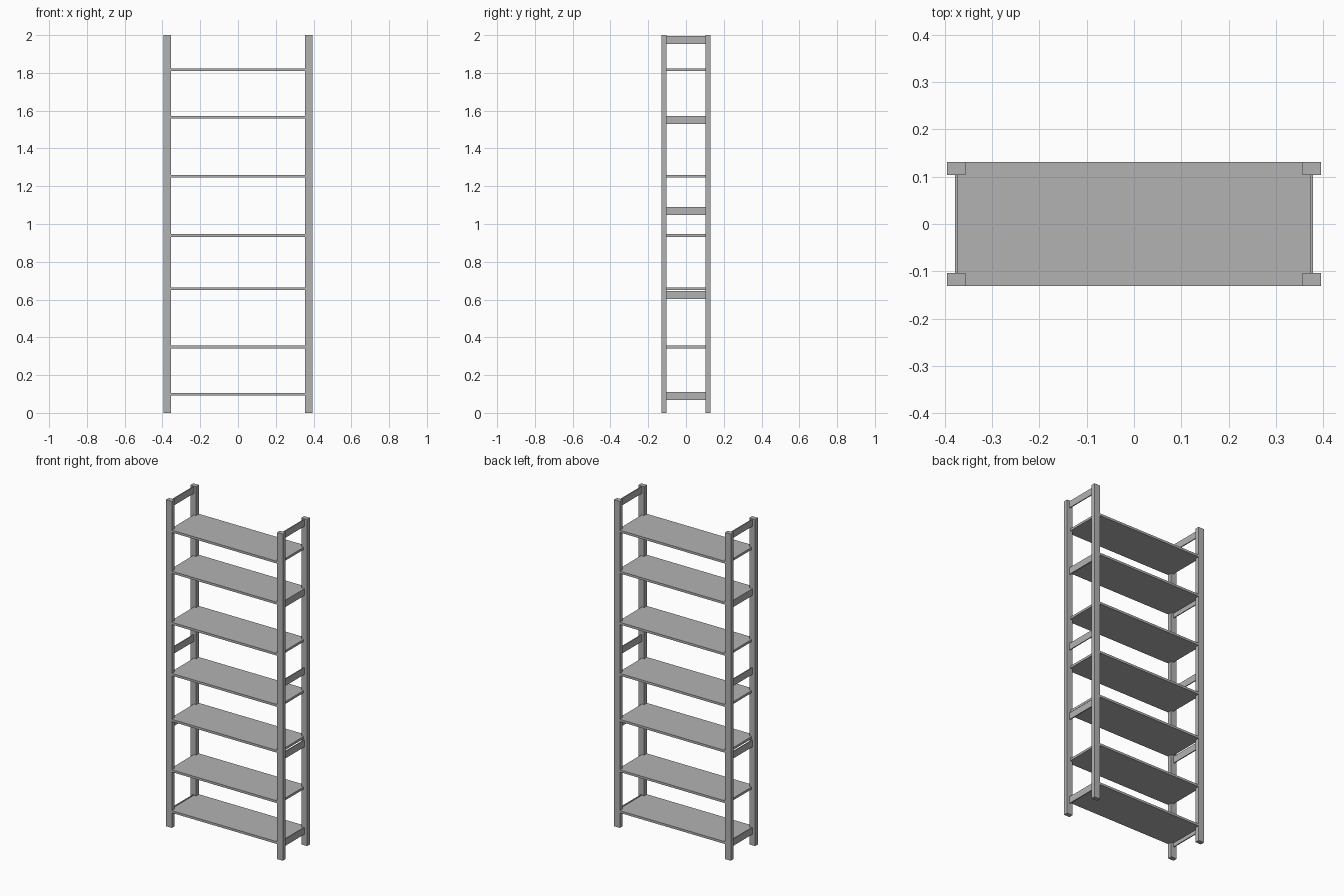
import bpy, bmesh

if "Cube" in bpy.data.objects:
    bpy.data.objects.remove(bpy.data.objects["Cube"])

POST_X0, POST_X1 = 0.356, 0.395   # inner / outer post faces across the width
POST_Y0, POST_Y1 = 0.104, 0.131   # inner / outer post faces across the depth
END_X = 0.372                     # shelf ends meet the side rails here

# Dark grey finish shared by all parts
grey = bpy.data.materials.new("dark_grey")
grey.diffuse_color = (0.45, 0.45, 0.45, 1)
grey.use_nodes = True
grey.node_tree.nodes["Principled BSDF"].inputs["Base Color"].default_value = grey.diffuse_color


def prism(name, outline, z0, z1):
    """Extrude a flat xy outline between two heights."""
    bm = bmesh.new()
    face = bm.faces.new([bm.verts.new((x, y, z0)) for x, y in outline])
    top = bmesh.ops.extrude_face_region(bm, geom=[face])["geom"]
    verts = [v for v in top if isinstance(v, bmesh.types.BMVert)]
    bmesh.ops.translate(bm, verts=verts, vec=(0, 0, z1 - z0))
    bmesh.ops.recalc_face_normals(bm, faces=bm.faces)
    mesh = bpy.data.meshes.new(name)
    bm.to_mesh(mesh)
    bm.free()
    mesh.materials.append(grey)
    obj = bpy.data.objects.new(name, mesh)
    bpy.context.collection.objects.link(obj)
    return obj


def box(name, xs, ys, zs):
    (x0, x1), (y0, y1) = sorted(xs), sorted(ys)
    return prism(name, [(x0, y0), (x1, y0), (x1, y1), (x0, y1)], *zs)


# Corner posts
for sx, side in ((-1, "left"), (1, "right")):
    for sy, end in ((-1, "front"), (1, "back")):
        box(f"{end}_{side}_post", (sx * POST_X0, sx * POST_X1),
            (sy * POST_Y0, sy * POST_Y1), (0, 2))

# Thin side rails joining front and back posts
for i, top in enumerate((0.110, 0.645, 1.089, 1.572, 1.996)):
    for sx, side in ((-1, "left"), (1, "right")):
        box(f"{side}_rail_{i + 1}", (sx * END_X, sx * 0.378),
            (-POST_Y0, POST_Y0), (top - 0.042, top))

# Shelves, notched at the corners around the posts
a, b, c, d = POST_X0, END_X, POST_Y0, POST_Y1
notched = [(-a, -d), (a, -d), (a, -c), (b, -c), (b, c), (a, c),
           (a, d), (-a, d), (-a, c), (-b, c), (-b, -c), (-a, -c)]
for i, z in enumerate((0.099, 0.349, 0.658, 0.939, 1.252, 1.565, 1.816)):
    prism(f"shelf_{i + 1}", notched, z - 0.007, z + 0.007)
